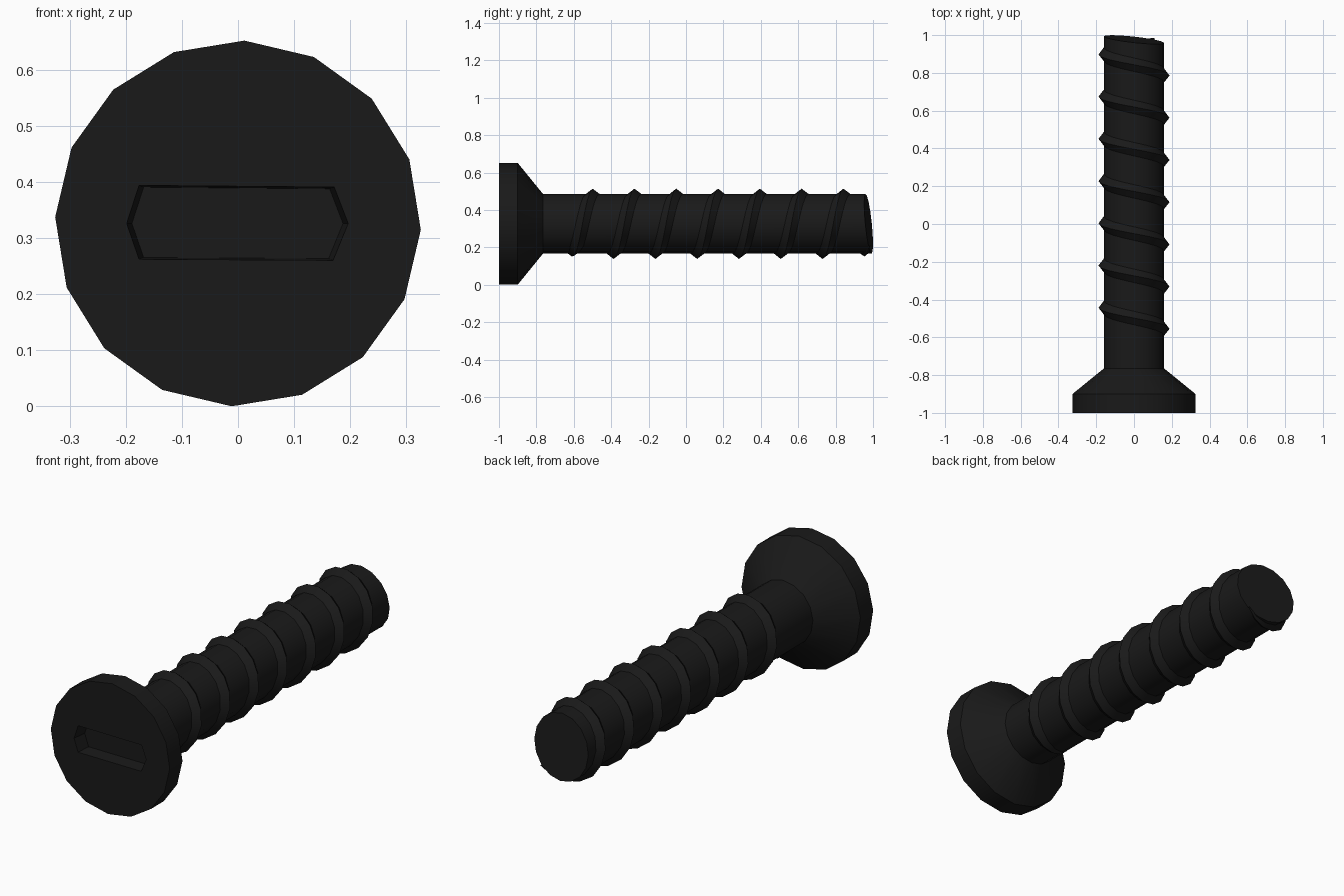
import bpy, bmesh
from math import sin, cos, pi, radians

if "Cube" in bpy.data.objects:
    bpy.data.objects.remove(bpy.data.objects["Cube"])

SIDES = 16
CZ = 0.326
OFFSET = radians(-2)

mat = bpy.data.materials.new("black_metal")
mat.diffuse_color = (0.01, 0.01, 0.01, 1)
mat.use_nodes = True
mat.node_tree.nodes["Principled BSDF"].inputs["Base Color"].default_value = mat.diffuse_color


def polar(k, r, y):
    """Point on a circle around the screw's axis, k steps from +x."""
    a = 2 * pi * k / SIDES + OFFSET
    return (r * cos(a), y, CZ + r * sin(a))


def finish(name, bm):
    bmesh.ops.recalc_face_normals(bm, faces=bm.faces)
    me = bpy.data.meshes.new(name)
    bm.to_mesh(me)
    bm.free()
    ob = bpy.data.objects.new(name, me)
    bpy.context.collection.objects.link(ob)
    me.materials.append(mat)
    return ob


def smooth(ob):
    bpy.ops.object.select_all(action='DESELECT')
    ob.select_set(True)
    bpy.context.view_layer.objects.active = ob
    bpy.ops.object.shade_smooth_by_angle(angle=radians(30))


# Countersunk head and shaft, revolved from one profile
bm = bmesh.new()
rings = []
for r, y in [(0.326, -1), (0.326, -0.9), (0.16, -0.765), (0.16, 0.976)]:
    rings.append([bm.verts.new(polar(k, r, y)) for k in range(SIDES)])
for v in rings[-1]:  # slanted tip
    v.co.y += -0.11 * v.co.x - 0.10 * (v.co.z - CZ)
for a, b in zip(rings, rings[1:]):
    for k in range(SIDES):
        n = (k + 1) % SIDES
        bm.faces.new((a[k], a[n], b[n], b[k]))
bm.faces.new(rings[0])
bm.faces.new(rings[-1])
body = finish("screw_head_and_shaft", bm)

# Driver slot, slightly tapered with pointed ends
bm = bmesh.new()
outline = [(-0.177, 0.068), (0.172, 0.065), (0.197, 0), (0.17, -0.066),
           (-0.177, -0.064), (-0.199, 0)]
loops = [[bm.verts.new((x * s, y, CZ + z * s)) for x, z in outline]
         for y, s in [(-1.05, 1.03), (-0.93, 0.95)]]
for k in range(6):
    n = (k + 1) % 6
    bm.faces.new((loops[0][k], loops[0][n], loops[1][n], loops[1][k]))
bm.faces.new(loops[0])
bm.faces.new(loops[1])
cutter = finish("slot_cutter", bm)
cutter.hide_render = True
mod = body.modifiers.new("slot", 'BOOLEAN')
mod.operation = 'DIFFERENCE'
mod.solver = 'EXACT'
mod.object = cutter
bpy.context.view_layer.objects.active = body
bpy.ops.object.modifier_apply(modifier=mod.name)
bpy.data.objects.remove(cutter)
smooth(body)

# Helical thread ridge, tapering at both ends
bm = bmesh.new()
first, last, pitch = -6, 110, 0.2235
prev = None
for k in range(first, last + 1):
    t = min(1, (k - first) / 4, (last - k) / 4)
    y = -0.555 + pitch * k / SIDES
    w = 0.004 + 0.033 * t
    row = [bm.verts.new(polar(k, r, yy)) for r, yy in
           [(0.159, y - w), (0.161 + 0.027 * t, y), (0.159, y + w)]]
    if prev:
        for i in range(2):
            bm.faces.new((prev[i], prev[i + 1], row[i + 1], row[i]))
    else:
        bm.faces.new(row)
    prev = row
bm.faces.new(prev)
thread = finish("thread", bm)
# Make sure the open ridge faces outward
f = thread.data.polygons[50]
if f.normal.x * f.center.x + f.normal.z * (f.center.z - CZ) < 0:
    thread.data.flip_normals()
smooth(thread)
